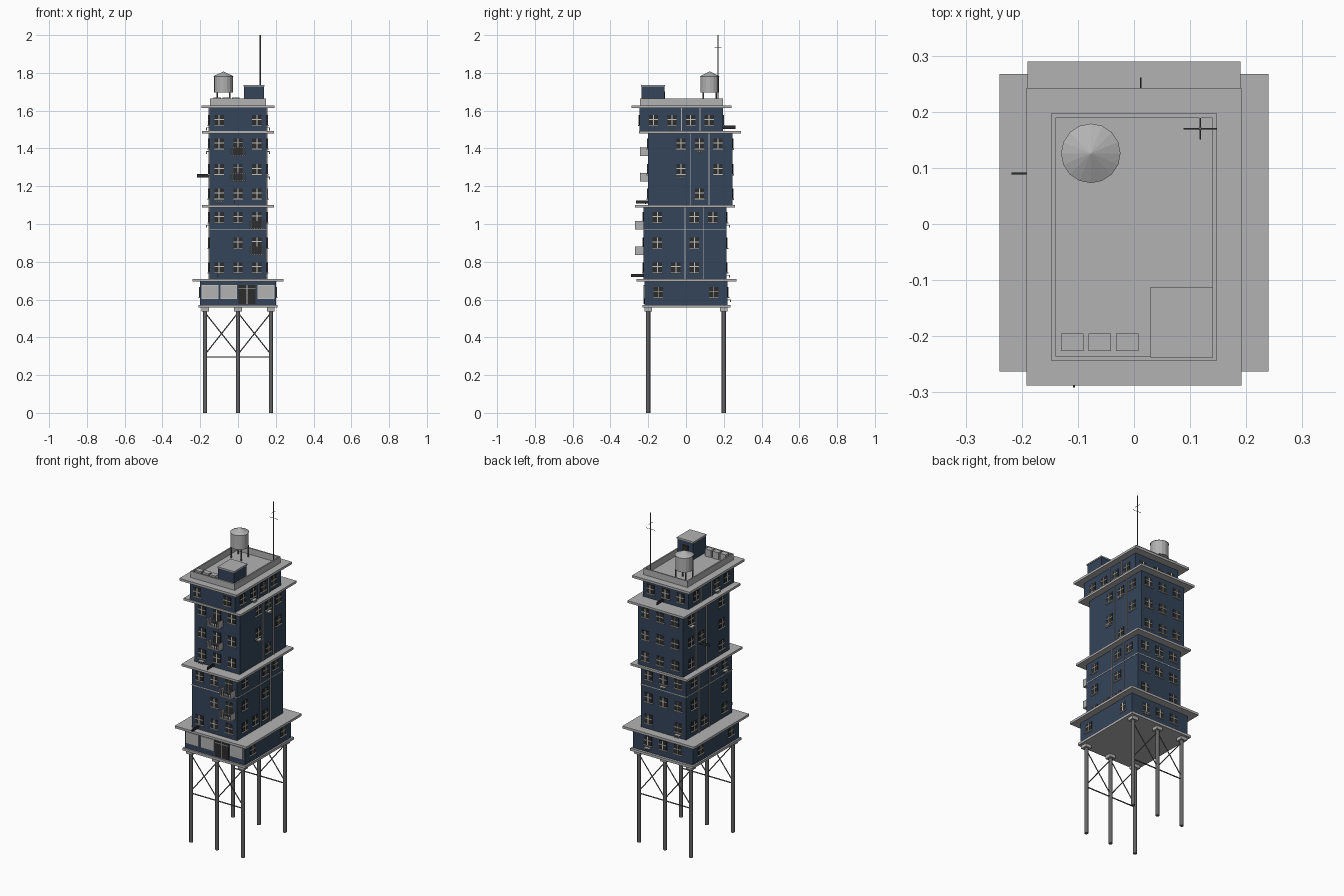
import bpy, bmesh, math
from mathutils import Matrix, Vector

if "Cube" in bpy.data.objects:
    bpy.data.objects.remove(bpy.data.objects["Cube"])


def material(name, rgb):
    m = bpy.data.materials.new(name)
    m.use_nodes = True
    m.diffuse_color = (*rgb, 1)
    bsdf = m.node_tree.nodes["Principled BSDF"]
    bsdf.inputs["Base Color"].default_value = (*rgb, 1)
    bsdf.inputs["Roughness"].default_value = 0.8
    return m


NAVY = material("navy wall", (0.034, 0.058, 0.1))
STONE = material("light concrete", (0.45, 0.45, 0.45))
STEEL = material("dark steel", (0.13, 0.13, 0.13))
GLASS = material("dark glass", (0.025, 0.025, 0.025))
TRIM = material("pale trim", (0.55, 0.55, 0.53))


class Part:
    """One object gathered from simple solids."""

    def __init__(self, name, mat):
        self.name, self.mat, self.bm = name, mat, bmesh.new()

    def box(self, x0, x1, y0, y1, z0, z1):
        m = Matrix.Translation(((x0 + x1) / 2, (y0 + y1) / 2, (z0 + z1) / 2))
        m = m @ Matrix.Diagonal((x1 - x0, y1 - y0, z1 - z0, 1))
        bmesh.ops.create_cube(self.bm, size=1, matrix=m)

    def rod(self, a, b, r, r2=None, sides=8):
        a, b = Vector(a), Vector(b)
        d = b - a
        m = Matrix.Translation((a + b) / 2) @ d.to_track_quat("Z", "Y").to_matrix().to_4x4()
        bmesh.ops.create_cone(self.bm, cap_ends=True, segments=sides, radius1=r,
                              radius2=r if r2 is None else r2, depth=d.length, matrix=m)

    def on_wall(self, side, wall, u, z, w, h, out, start=0.0):
        """Box of width w and height h, standing out from a wall plane."""
        s = 1 if side in ("left", "back") else -1
        lo, hi = sorted((wall + s * start, wall + s * out))
        if side in ("front", "back"):
            self.box(u - w / 2, u + w / 2, lo, hi, z - h / 2, z + h / 2)
        else:
            self.box(lo, hi, u - w / 2, u + w / 2, z - h / 2, z + h / 2)

    def finish(self, smooth=False):
        me = bpy.data.meshes.new(self.name)
        self.bm.to_mesh(me)
        self.bm.free()
        me.materials.append(self.mat)
        ob = bpy.data.objects.new(self.name, me)
        bpy.context.collection.objects.link(ob)
        if smooth:
            bpy.context.view_layer.objects.active = ob
            ob.select_set(True)
            bpy.ops.object.shade_smooth_by_angle(angle=math.radians(35))
            ob.select_set(False)


# Stilts and cross bracing
legs, caps, braces = Part("stilts", STEEL), Part("stilt_caps", STONE), Part("cross_braces", STEEL)
LEG = 0.174
for y in (-0.2, 0.2):
    for x in (-LEG, 0, LEG):
        legs.rod((x, y, 0), (x, y, 0.56), 0.011, sides=12)
        caps.box(x - 0.02, x + 0.02, y - 0.02, y + 0.02, 0.538, 0.558)
    for x in (-LEG, 0):
        braces.rod((x, y, 0.31), (x + LEG, y, 0.53), 0.003)
        braces.rod((x, y, 0.53), (x + LEG, y, 0.31), 0.003)
    braces.rod((-LEG, y, 0.296), (LEG, y, 0.296), 0.0035)
legs.finish(True)
caps.finish()
braces.finish()

# Wall blocks, staggered front to back: half width, y range, z range
HALF = 0.152
BLOCKS = {
    "ground": (0.2, -0.22, 0.22, 0.57, 0.696),
    "lower": (HALF, -0.225, 0.215, 0.71, 1.089),
    "middle": (HALF, -0.2, 0.245, 1.1, 1.481),
    "top": (HALF, -0.245, 0.195, 1.493, 1.614),
}
for name, (hx, y0, y1, z0, z1) in BLOCKS.items():
    p = Part(name + "_walls", NAVY)
    p.box(-hx, hx, y0, y1, z0, z1)
    p.finish()

# Floor slab, ledges, floor band and parapet
slabs = Part("slabs_and_ledges", STONE)
for hx, y0, y1, z0, z1 in ((0.21, -0.23, 0.235, 0.557, 0.572), (0.24, -0.263, 0.267, 0.696, 0.71),
                           (0.19, -0.27, 0.26, 1.088, 1.101), (0.19, -0.25, 0.29, 1.48, 1.493),
                           (0.192, -0.288, 0.242, 1.613, 1.627)):
    slabs.box(-hx, hx, y0, y1, z0, z1)
slabs.finish()
band = Part("floor_band", TRIM)
band.box(-HALF - 0.002, HALF + 0.002, -0.227, 0.217, 0.967, 0.972)
band.finish()
wall = Part("parapet", STONE)
for s in (-1, 1):
    wall.box(s * 0.144 - 0.004, s * 0.144 + 0.004, -0.243, 0.197, 1.627, 1.665)
for y in (-0.239, 0.193):
    wall.box(-0.14, 0.14, y - 0.004, y + 0.004, 1.627, 1.665)
wall.finish()

# Windows with mullions and sills
panes, frames = Part("window_panes", GLASS), Part("window_frames", TRIM)
boxes, pipes = Part("window_boxes", TRIM), Part("drain_pipes", STONE)


def window(side, wall, u, z, planter=False):
    panes.on_wall(side, wall, u, z, 0.05, 0.055, 0.003)
    frames.on_wall(side, wall, u, z, 0.005, 0.055, 0.006)
    frames.on_wall(side, wall, u, z + 0.004, 0.05, 0.005, 0.006)
    frames.on_wall(side, wall, u, z - 0.029, 0.058, 0.006, 0.009)
    if planter:
        boxes.on_wall(side, wall, u, z - 0.041, 0.036, 0.004, 0.017)
        for du in (-0.012, 0.0, 0.012):
            boxes.on_wall(side, wall, u + du, z - 0.047, 0.004, 0.014, 0.017, 0.012)


# Each row: height, block, then column numbers on front, left, right and back
ROWS = (
    (1.55, "top", "02", "0123", "013", "012"),
    (1.425, "middle", "02", "123", "03", "012"),
    (1.29, "middle", "02", "13", "023", "012"),
    (1.16, "middle", "012", "2", "03", "012"),
    (1.035, "lower", "01", "023", "013", "012"),
    (0.9, "lower", "1", "02", "03", "012"),
    (0.77, "lower", "012", "012", "023", "02"),
    (0.64, "ground", "", "03", "03", "012"),
)
PLANTERS = {("front", 1.16, 0), ("left", 1.55, 1), ("left", 1.425, 2), ("left", 1.29, 1),
            ("right", 1.55, 1), ("right", 1.425, 3), ("right", 1.035, 0), ("back", 0.77, 0),
            ("back", 1.035, 1), ("back", 0.64, 2)}
for z, block, *columns in ROWS:
    hx, y0, y1 = BLOCKS[block][:3]
    mid = (y0 + y1) / 2
    for side, plane, cols in zip(("front", "left", "right", "back"), (y0, hx, -hx, y1), columns):
        for c in map(int, cols):
            u = (c - 1) * 0.1 if side in ("front", "back") else mid + (c - 1.5) * 0.098
            window(side, plane, u, z, (side, z, c) in PLANTERS)

# Vertical pipes on both long sides
for block in ("lower", "middle", "top"):
    hx, y0, y1, z0, z1 = BLOCKS[block]
    for side, plane in (("left", hx), ("right", -hx)):
        for du in (0, 0.099):
            pipes.on_wall(side, plane, (y0 + y1) / 2 + du, (z0 + z1) / 2, 0.005, z1 - z0, 0.005)
pipes.finish()

# Balconies with railings and doors
balcony = Part("balconies", STONE)
for u, z, plane in ((0, 1.425, -0.2), (0, 1.29, -0.2), (0.1, 1.035, -0.225), (0.1, 0.9, -0.225)):
    panes.on_wall("front", plane, u, z - 0.016, 0.05, 0.088, 0.003)
    frames.on_wall("front", plane, u, z - 0.016, 0.004, 0.088, 0.006)
    frames.on_wall("front", plane, u, z + 0.008, 0.05, 0.004, 0.006)
    balcony.on_wall("front", plane, u, z - 0.062, 0.08, 0.006, 0.044)
    balcony.on_wall("front", plane, u, z - 0.02, 0.08, 0.004, 0.044, 0.04)
    for i in range(7):
        balcony.on_wall("front", plane, u - 0.036 + i * 0.012, z - 0.041, 0.004, 0.042, 0.043, 0.04)
    for s in (-1, 1):
        balcony.on_wall("front", plane, u + s * 0.038, z - 0.041, 0.003, 0.042, 0.044)
balcony.finish()

# Shop front: pale panels and a double door
shop = Part("shop_panels", STONE)
for u in (-0.148, -0.048, 0.148):
    frames.on_wall("front", -0.22, u, 0.64, 0.088, 0.072, 0.003)
    shop.on_wall("front", -0.22, u, 0.64, 0.082, 0.066, 0.005)
shop.finish()
panes.on_wall("front", -0.22, 0.048, 0.627, 0.09, 0.1, 0.003)
frames.on_wall("front", -0.22, 0.048, 0.627, 0.004, 0.1, 0.006)
frames.on_wall("front", -0.22, 0.048, 0.66, 0.09, 0.004, 0.006)

# Rooftop stair house
hut = Part("stair_house", NAVY)
hut.box(0.032, 0.138, -0.235, -0.115, 1.627, 1.73)
hut.finish()
hut_roof = Part("stair_house_roof", STONE)
hut_roof.box(0.029, 0.141, -0.238, -0.112, 1.729, 1.737)
hut_roof.finish()
panes.on_wall("back", -0.115, 0.085, 1.665, 0.04, 0.075, 0.003)
for p in (panes, frames, boxes):
    p.finish()

# Roof vents
vents = Part("roof_vents", STONE)
for x in (-0.11, -0.061, -0.012):
    vents.box(x - 0.02, x + 0.02, -0.226, -0.195, 1.627, 1.67)
vents.finish()

# Water tank on four legs
TX, TY = -0.077, 0.126
tank = Part("water_tank", STONE)
tank.rod((TX, TY, 1.695), (TX, TY, 1.782), 0.05, sides=16)
tank.rod((TX, TY, 1.782), (TX, TY, 1.807), 0.053, 0.001, sides=16)
tank.finish()
stand = Part("tank_legs", STEEL)
for sx in (-1, 1):
    for sy in (-1, 1):
        x, y = TX + sx * 0.034, TY + sy * 0.034
        stand.rod((x, y, 1.627), (x, y, 1.696), 0.004)
stand.finish()

# Antenna mast with crossbars
mast = Part("antenna", STEEL)
AX, AY = 0.118, 0.17
mast.rod((AX, AY, 1.627), (AX, AY, 2.0), 0.003)
mast.rod((AX - 0.03, AY, 1.9), (AX + 0.03, AY, 1.9), 0.0012)
mast.rod((AX, AY - 0.019, 1.935), (AX, AY + 0.019, 1.935), 0.0012)
mast.finish()

# Thin blank blade signs
signs = Part("blade_signs", GLASS)
for side, plane, u, z in (("front", -0.2, -0.02, 1.117), ("front", -0.225, -0.107, 0.727),
                          ("back", 0.195, 0.012, 1.512), ("right", -HALF, 0.09, 1.255)):
    signs.on_wall(side, plane, u, z, 0.003, 0.017, 0.066)
signs.finish()
